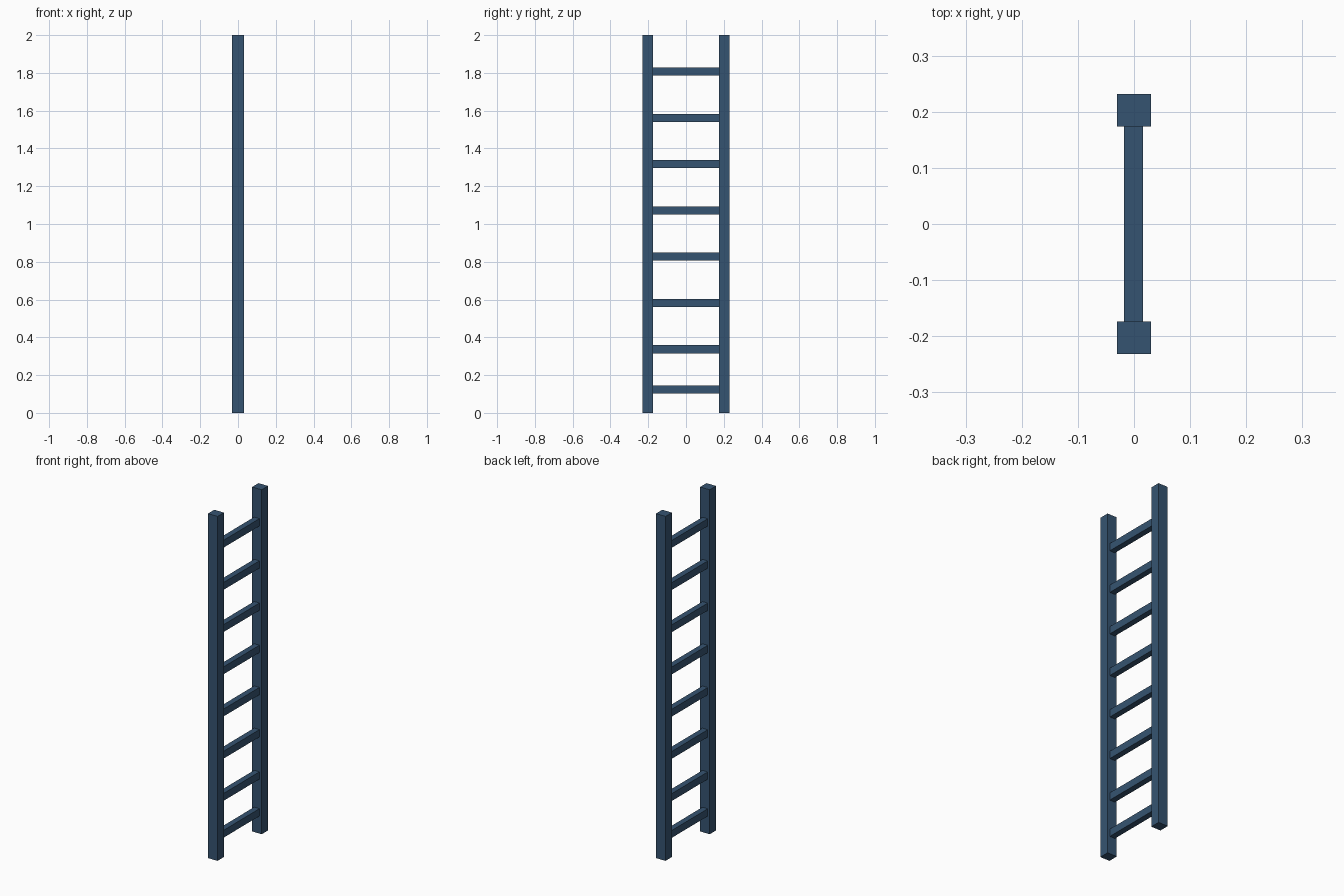
import bpy

if "Cube" in bpy.data.objects:
    bpy.data.objects.remove(bpy.data.objects["Cube"])

# single flat colour
blue = bpy.data.materials.new("slate blue")
blue.diffuse_color = (0.036, 0.088, 0.165, 1)
blue.use_nodes = True
blue.node_tree.nodes["Principled BSDF"].inputs["Base Color"].default_value = blue.diffuse_color


def box(name, center, size):
    bpy.ops.mesh.primitive_cube_add(size=1, location=center)
    ob = bpy.context.object
    ob.name = name
    ob.scale = size
    bpy.ops.object.transform_apply(location=False, rotation=False, scale=True)
    ob.data.materials.append(blue)
    return ob


# two upright rails
for side, label in ((-1, "left"), (1, "right")):
    box(f"{label}_rail", (0, side * 0.2025, 1.0), (0.061, 0.058, 2.0))

# evenly spaced rungs, with the lowest one slightly raised
heights = [0.123] + [0.337 + 0.245 * i for i in range(7)]
for i, z in enumerate(heights):
    box(f"rung_{i + 1}", (-0.001, 0, z), (0.034, 0.348, 0.043))
